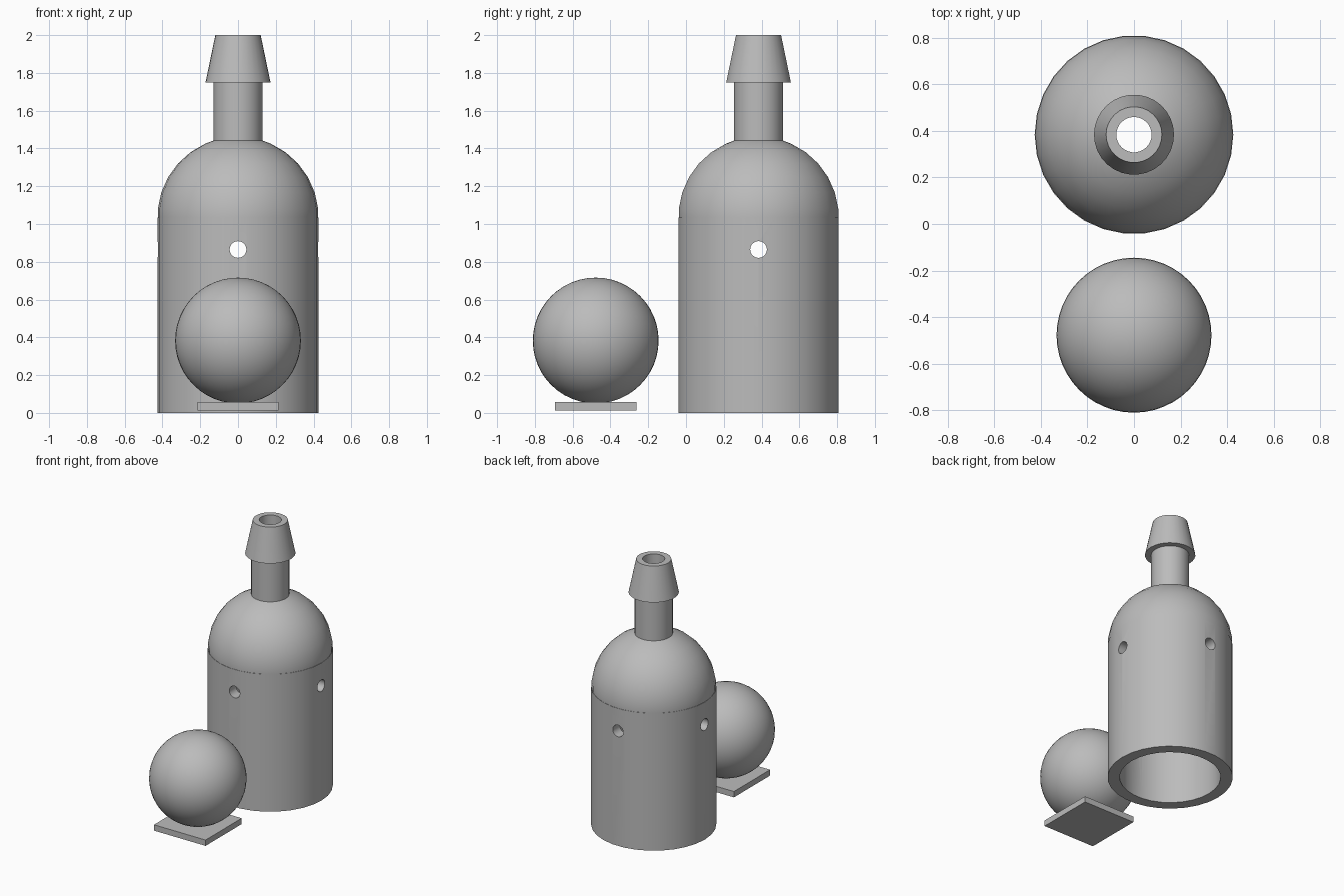
import bpy, bmesh
from math import sin, cos, pi, radians, sqrt
from mathutils import Vector, Matrix

cube = bpy.data.objects.get("Cube")
if cube:
    bpy.data.objects.remove(cube, do_unlink=True)

grey = bpy.data.materials.new("plain grey")
grey.use_nodes = True
colour = (0.5, 0.5, 0.5, 1)
grey.diffuse_color = colour
grey.node_tree.nodes["Principled BSDF"].inputs["Base Color"].default_value = colour


def add_object(name, bm, location):
    bmesh.ops.recalc_face_normals(bm, faces=bm.faces)
    mesh = bpy.data.meshes.new(name)
    bm.to_mesh(mesh)
    bm.free()
    mesh.materials.append(grey)
    obj = bpy.data.objects.new(name, mesh)
    obj.location = location
    bpy.context.collection.objects.link(obj)
    return obj


def lathe(name, profile, sides, location):
    """Turn a closed (radius, height) profile round the z axis."""
    bm = bmesh.new()
    rings = [[bm.verts.new((r * cos(2 * pi * i / sides), r * sin(2 * pi * i / sides), z))
              for i in range(sides)] for r, z in profile]
    for a, b in zip(rings, rings[1:] + rings[:1]):
        for i in range(sides):
            j = (i + 1) % sides
            bm.faces.new((a[i], a[j], b[j], b[i]))
    return add_object(name, bm, location)


def smooth(obj, angle=30):
    bpy.ops.object.select_all(action="DESELECT")
    obj.select_set(True)
    bpy.context.view_layer.objects.active = obj
    bpy.ops.object.shade_smooth_by_angle(angle=radians(angle))


def dome(radius, centre, end):
    """Arc from the shoulder up to the radius where it meets the neck."""
    arc = [(radius * cos(radians(a)), centre + radius * sin(radians(a)))
           for a in range(6, 90, 12)]
    arc = [p for p in arc if p[0] > end + 0.01]
    return arc + [(end, centre + sqrt(radius ** 2 - end ** 2))]


# Hollow bottle body with dome, neck and tapered barb
R, INNER, NECK, BORE, SHOULDER = 0.427, 0.345, 0.13, 0.076, 1.035
outer = [(R, 0), (R, SHOULDER), (R * cos(radians(6)), SHOULDER)] + dome(R, SHOULDER, NECK)
barb = [(NECK, 1.75), (0.172, 1.75), (0.12, 2.0), (BORE, 2.0)]
inner = dome(INNER, SHOULDER, BORE)[::-1] + [(INNER, 0)]
body = lathe("bottle_body", outer + barb + inner, 30, (0, 0.384, 0))

# Four small side holes, cut by two crossing rods
for name, axis in (("hole_cutter_x", "Y"), ("hole_cutter_y", "X")):
    bm = bmesh.new()
    bmesh.ops.create_cone(bm, cap_ends=True, segments=30, radius1=0.044, radius2=0.044,
                          depth=1.2, matrix=Matrix.Rotation(pi / 2, 4, axis))
    cutter = add_object(name, bm, (0, 0.384, 0.865))
    cutter.hide_render = True
    cut = body.modifiers.new(name, "BOOLEAN")
    cut.operation, cut.solver, cut.object = "DIFFERENCE", "EXACT", cutter
    bpy.context.view_layer.objects.active = body
    bpy.ops.object.modifier_apply(modifier=cut.name)
    bpy.data.objects.remove(cutter, do_unlink=True)
smooth(body)

# Loose ball
bm = bmesh.new()
bmesh.ops.create_uvsphere(bm, u_segments=48, v_segments=24, radius=0.333)
smooth(add_object("ball", bm, (0, -0.478, 0.383)))

# Square plate under the ball
bm = bmesh.new()
bmesh.ops.create_cube(bm, size=1)
bmesh.ops.scale(bm, vec=Vector((0.43, 0.43, 0.044)), verts=bm.verts)
add_object("base_plate", bm, (0, -0.478, 0.035))
